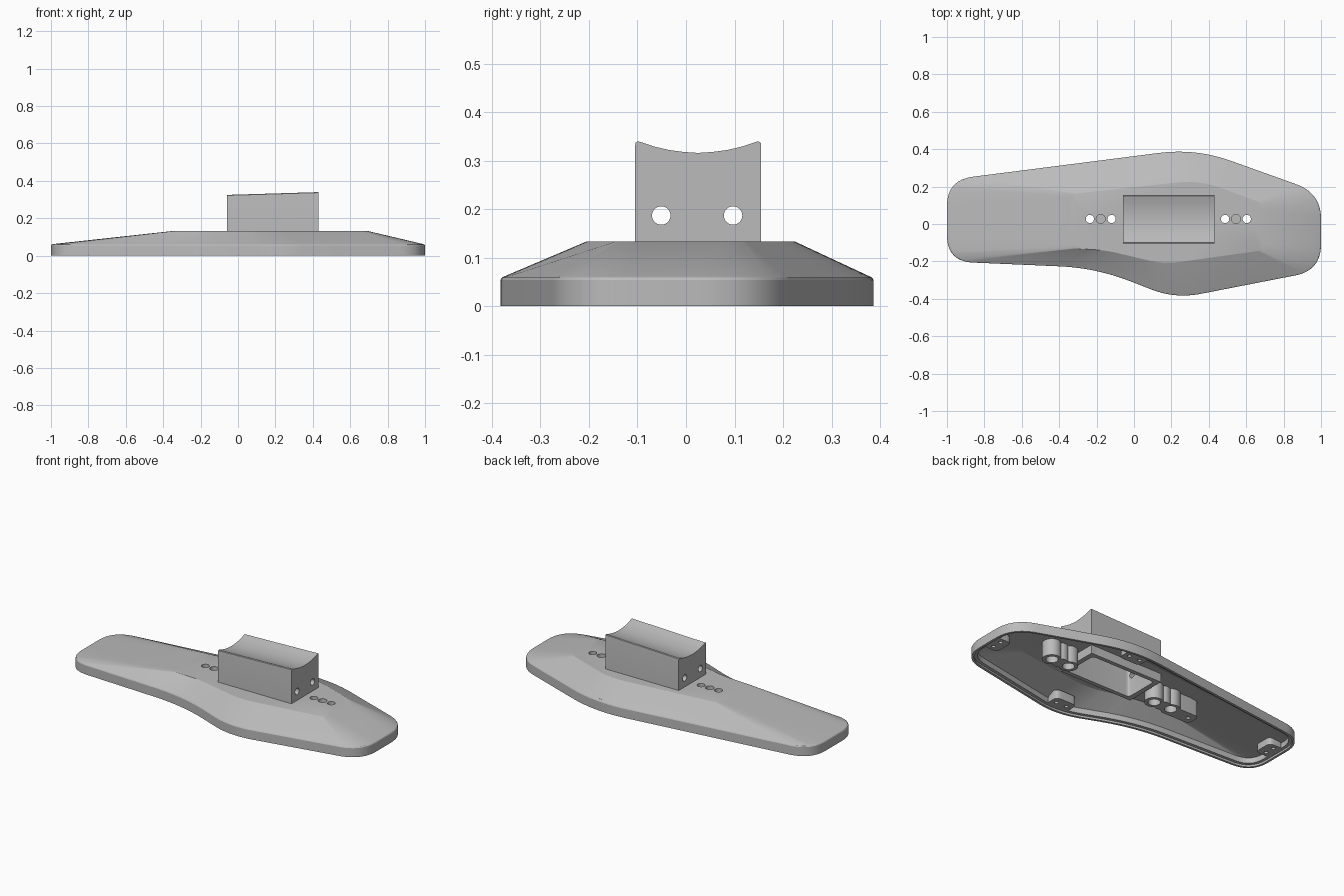
import bpy, bmesh, math
from mathutils import Vector

cube = bpy.data.objects.get("Cube")
if cube:
    bpy.data.objects.remove(cube, do_unlink=True)

grey = bpy.data.materials.new("light_grey")
grey.use_nodes = True
grey.diffuse_color = (0.5, 0.5, 0.5, 1)
grey.node_tree.nodes["Principled BSDF"].inputs["Base Color"].default_value = (0.5, 0.5, 0.5, 1)


def loft(name, rings):
    """Closed solid through rings of equal point count, capped at both ends."""
    bm = bmesh.new()
    loops = [[bm.verts.new(p) for p in ring] for ring in rings]
    n = len(loops[0])
    for a, b in zip(loops, loops[1:]):
        for i in range(n):
            j = (i + 1) % n
            bm.faces.new((a[i], a[j], b[j], b[i]))
    bm.faces.new(loops[0][::-1])
    bm.faces.new(loops[-1])
    bmesh.ops.recalc_face_normals(bm, faces=bm.faces)
    mesh = bpy.data.meshes.new(name)
    bm.to_mesh(mesh)
    bm.free()
    mesh.materials.append(grey)
    ob = bpy.data.objects.new(name, mesh)
    bpy.context.collection.objects.link(ob)
    return ob


def soft_polygon(corners, steps=12):
    """Polygon whose corners are quadratic curves; corner = x, y, trim length."""
    pts = []
    for i, (x, y, t) in enumerate(corners):
        p = Vector((x, y))
        a = p + (Vector(corners[i - 1][:2]) - p).normalized() * t
        b = p + (Vector(corners[(i + 1) % len(corners)][:2]) - p).normalized() * t
        for k in range(steps + 1):
            s = k / steps
            pts.append(a * (1 - s) ** 2 + p * 2 * s * (1 - s) + b * s * s)
    return pts


def inset(pts, d):
    out = []
    for i, p in enumerate(pts):
        t = (pts[(i + 1) % len(pts)] - pts[i - 1]).normalized()
        out.append(p + Vector((-t.y, t.x)) * d)
    return out


def at(pts, z):
    return [(p.x, p.y, z) for p in pts]


def box(name, x0, x1, y0, y1, z0, z1, r=0.01):
    pts = soft_polygon([(x0, y0, r), (x1, y0, r), (x1, y1, r), (x0, y1, r)], 5)
    return loft(name, [at(pts, z0), at(pts, z1)])


def circle(r, n=32):
    return [(r * math.cos(2 * math.pi * i / n), r * math.sin(2 * math.pi * i / n)) for i in range(n)]


def rod(name, x, y, r, z0, z1):
    return loft(name, [[(x + a, y + b, z) for a, b in circle(r)] for z in (z0, z1)])


def boolean(targets, tool, operation="DIFFERENCE"):
    """Apply a tool to every target, then discard it."""
    tool.hide_render = True
    for ob in targets:
        mod = ob.modifiers.new("shape", "BOOLEAN")
        mod.operation, mod.object, mod.solver = operation, tool, "EXACT"
        bpy.context.view_layer.objects.active = ob
        bpy.ops.object.modifier_apply(modifier=mod.name)
    bpy.data.objects.remove(tool, do_unlink=True)


# Base shell: waisted outline rising to a flat plateau, hollow underneath
outline = soft_polygon([(-1, -0.2, 0.14), (-0.2, -0.235, 0.2), (0.22, -0.4, 0.14), (1, -0.248, 0.14),
                        (1, 0.165, 0.14), (0.33, 0.405, 0.2), (-1, 0.235, 0.14)])
plateau = soft_polygon([(-0.34, -0.13, 0.03), (-0.15, -0.14, 0.08), (0.16, -0.215, 0.1), (0.69, -0.14, 0.04),
                        (0.69, 0.11, 0.04), (0.35, 0.235, 0.12), (-0.34, 0.16, 0.03)])
shell = loft("base_shell", [
    at(plateau, 0.112), at(inset(outline, 0.032), 0.045),
    at(inset(outline, 0.032), 0.012), at(inset(outline, 0.014), 0.012),
    at(inset(outline, 0.014), 0), at(outline, 0), at(outline, 0.054),
    at(inset(outline, 0.003), 0.059), at(inset(outline, 0.009), 0.062), at(plateau, 0.133)])

# Saddle block with a dished, slightly sloping top
dish = [(0.155, 0.33), (0.154, 0.337), (0.149, 0.34), (0.142, 0.338), (0.115, 0.329), (0.085, 0.322),
        (0.055, 0.318), (0.025, 0.316)]
dish += [(0.05 - y, z) for y, z in dish[-2::-1]]
block = loft("saddle_block", [
    [(x, y, z - drop) for y, z in dish] + [(x, -0.105, 0.06), (x, 0.155, 0.06)]
    for x, drop in ((-0.06, 0.015), (0.43, 0))])

# Mounting bosses under each group of screw holes
HOLE_Y = 0.027
GROUPS = {"left_boss": 0.545, "right_boss": -0.178}
bosses = []
for name, cx in GROUPS.items():
    boss = rod(name, cx, HOLE_Y, 0.045, 0.012, 0.12)
    for dx in (-0.06, 0.06):
        boolean([boss], rod("lobe", cx + dx, HOLE_Y, 0.052, 0.012, 0.12), "UNION")
    bosses.append(boss)
boolean([bosses[1]], box("foot", -0.41, -0.2, -0.03, 0.06, 0.012, 0.116, 0.03), "UNION")

# Pocket through the shell into the block, and cross holes along the block
boolean([shell, block], box("pocket", -0.03, 0.4, -0.08, 0.13, -0.05, 0.26, 0.02))
for y in (-0.051, 0.097):
    boolean([block], loft("cross_hole", [[(x, y + a, 0.187 + b) for a, b in circle(0.019)]
                                         for x in (-0.2, 0.6)]))

# Screw holes: two through holes with counterbores and a blind centre hole
for boss, cx in zip(bosses, GROUPS.values()):
    for dx in (-0.058, 0.058):
        boolean([shell, boss], rod("through_hole", cx + dx, HOLE_Y, 0.022, -0.05, 0.2))
        boolean([boss], rod("counterbore", cx + dx, HOLE_Y, 0.034, -0.05, 0.08))
    boolean([shell, boss], rod("blind_hole", cx, HOLE_Y, 0.024, 0.1, 0.2))
boolean([bosses[1]], rod("foot_hole", -0.37, 0.015, 0.012, -0.05, 0.04))

# Cover posts around the rim, each with two small screw holes
posts = []
for name, x, y, w, d, top in (("right_post", -0.935, 0.03, 0.05, 0.06, 0.055),
                              ("left_post", 0.935, -0.04, 0.05, 0.06, 0.055),
                              ("front_post", 0.25, -0.315, 0.07, 0.045, 0.065),
                              ("back_post", 0.27, 0.325, 0.07, 0.045, 0.065)):
    post = box(name, x - w, x + w, y - d, y + d, 0.012, top, 0.03)
    for s in (-1, 1):
        hx, hy = (x + s * 0.035, y) if w > d else (x, y + s * 0.03)
        boolean([post], rod("screw_hole", hx, hy, 0.011, -0.05, 0.04))
    posts.append(post)

# Pocket frame under the plateau
frame = box("pocket_frame", -0.055, 0.425, -0.105, 0.155, 0.06, 0.12, 0.03)
boolean([frame], box("frame_opening", -0.03, 0.4, -0.08, 0.13, -0.05, 0.26, 0.02))

# Smooth shading with sharp edges kept
bpy.ops.object.select_all(action="DESELECT")
for ob in [shell, block, frame] + bosses + posts:
    ob.select_set(True)
bpy.context.view_layer.objects.active = shell
bpy.ops.object.shade_smooth_by_angle(angle=math.radians(18))
